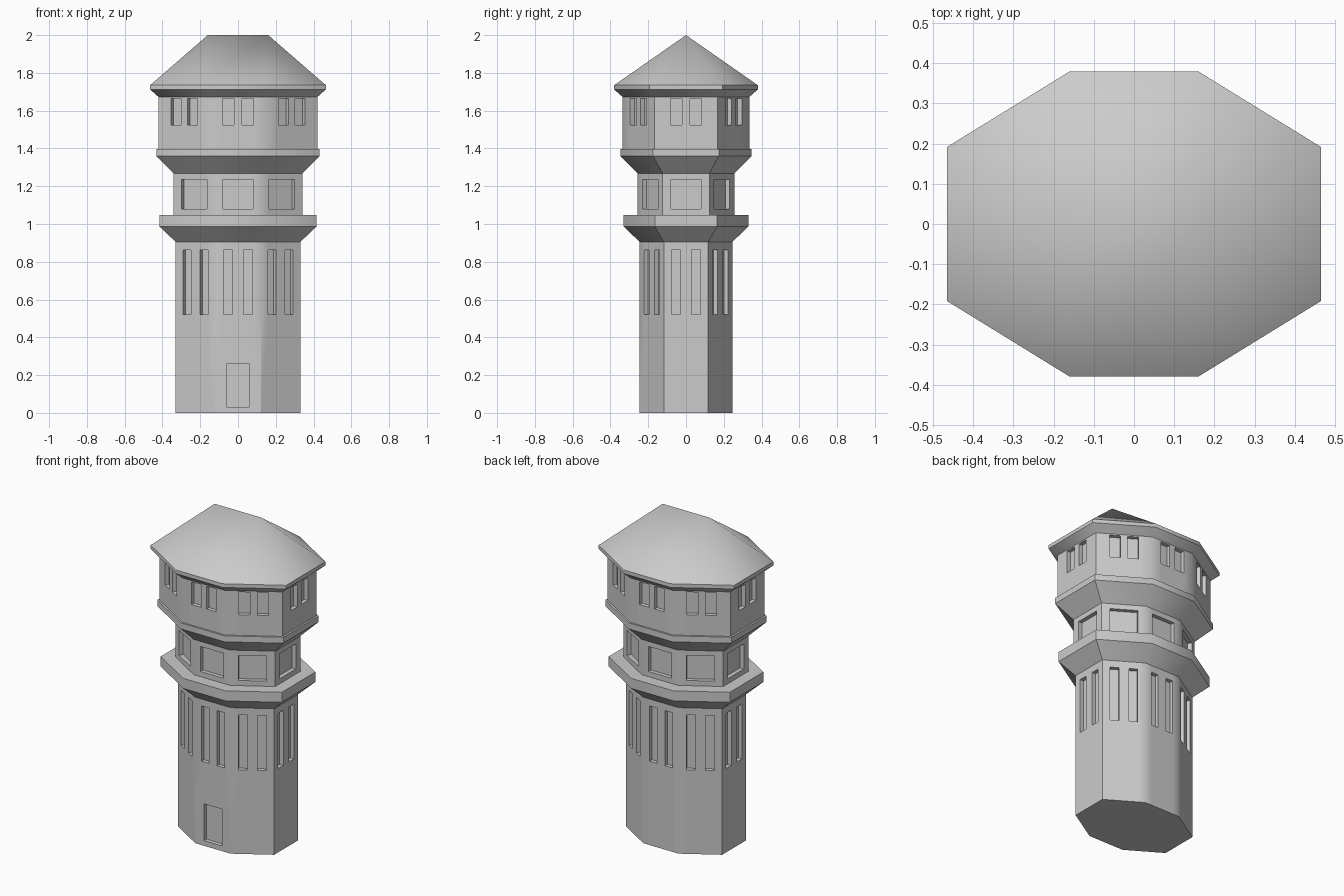
import bpy, bmesh, math
from mathutils import Vector

if "Cube" in bpy.data.objects:
    bpy.data.objects.remove(bpy.data.objects["Cube"])

grey = bpy.data.materials.new("stone grey")
grey.diffuse_color = (0.6, 0.6, 0.6, 1)
grey.use_nodes = True
grey.node_tree.nodes["Principled BSDF"].inputs["Base Color"].default_value = grey.diffuse_color
DEPTH = 0.025  # recess depth of windows and door


def ring(d, z):
    """Stretched octagon of the shaft, offset outward by d, at height z."""
    hx, hy, cx, cy = 0.33 + d, 0.245 + d, 0.121 + 0.286 * d, 0.117 + 0.555 * d
    pts = [(-cx, -hy), (cx, -hy), (hx, -cy), (hx, cy),
           (cx, hy), (-cx, hy), (-hx, cy), (-hx, -cy)]
    return [Vector((x, y, z)) for x, y in pts]


def add_face(bm, pts):
    """Face from points, skipping repeated ones."""
    uniq = []
    for p in pts:
        if all((p - q).length > 1e-6 for q in uniq):
            uniq.append(p)
    if len(uniq) > 2:
        bm.faces.new([bm.verts.new(p) for p in uniq])


def loft(bm, rings):
    for lo, hi in zip(rings, rings[1:]):
        for i in range(8):
            j = (i + 1) % 8
            add_face(bm, (lo[i], lo[j], hi[j], hi[i]))


def wall(bm, d, z0, z1, openings, front_extra=()):
    """Eight flat walls with recessed rectangular openings (u0, u1, z0, z1)."""
    base = ring(d, 0)
    for i in range(8):
        a, b = base[i], base[(i + 1) % 8]
        mid, half = (a + b) / 2, (b - a).length / 2
        along = (b - a).normalized()
        inward = Vector((-along.y, along.x, 0)) * DEPTH
        rects = list(openings) + (list(front_extra) if i == 0 else [])

        def quad(u0, u1, v0, v1):
            return [mid + along * u + Vector((0, 0, v))
                    for u, v in ((u0, v0), (u1, v0), (u1, v1), (u0, v1))]

        us = sorted({-half, half, *(u for r in rects for u in r[:2])})
        vs = sorted({z0, z1, *(v for r in rects for v in r[2:])})
        for u0, u1 in zip(us, us[1:]):
            for v0, v1 in zip(vs, vs[1:]):
                u, v = (u0 + u1) / 2, (v0 + v1) / 2
                if not any(r[0] < u < r[1] and r[2] < v < r[3] for r in rects):
                    add_face(bm, quad(u0, u1, v0, v1))
        for r in rects:
            outer = quad(*r)
            inner = [p + inward for p in outer]
            add_face(bm, inner)
            for k in range(4):
                n = (k + 1) % 4
                add_face(bm, (outer[k], outer[n], inner[n], inner[k]))


def finish(bm, name):
    bmesh.ops.remove_doubles(bm, verts=bm.verts, dist=1e-5)
    me = bpy.data.meshes.new(name)
    bm.to_mesh(me)
    bm.free()
    me.materials.append(grey)
    ob = bpy.data.objects.new(name, me)
    bpy.context.collection.objects.link(ob)
    bpy.ops.object.select_all(action='DESELECT')
    ob.select_set(True)
    bpy.context.view_layer.objects.active = ob
    bpy.ops.object.shade_smooth_by_angle(angle=math.radians(38))


def pair(u0, u1, z0, z1):
    return [(-u1, -u0, z0, z1), (u0, u1, z0, z1)]


# Lower shaft with slit windows, a door and a closed base
bm = bmesh.new()
wall(bm, 0, 0, 0.905, pair(0.028, 0.078, 0.52, 0.862), [(-0.062, 0.062, 0.032, 0.26)])
add_face(bm, ring(0, 0)[::-1])
finish(bm, "shaft")

# Flared balcony
bm = bmesh.new()
loft(bm, [ring(0, 0.905), ring(0.085, 0.986), ring(0.085, 1.048), ring(0.011, 1.048)])
finish(bm, "balcony")

# Middle room with one wide window per side
bm = bmesh.new()
wall(bm, 0.011, 1.048, 1.267, [(-0.079, 0.079, 1.08, 1.235)])
finish(bm, "middle_room")

# Flared ledge under the top room
bm = bmesh.new()
loft(bm, [ring(0.011, 1.267), ring(0.102, 1.36), ring(0.102, 1.397), ring(0.091, 1.397)])
finish(bm, "upper_ledge")

# Top room with paired windows
bm = bmesh.new()
wall(bm, 0.091, 1.397, 1.673, pair(0.02, 0.083, 1.524, 1.665))
finish(bm, "top_room")

# Eaves and hipped roof rising to a ridge
bm = bmesh.new()
eave = ring(0.135, 1.735)
ridge = [Vector((math.copysign(0.16, p.x), 0, 2.0)) for p in eave]
loft(bm, [ring(0.091, 1.673), ring(0.135, 1.712), eave, ridge])
finish(bm, "roof")
